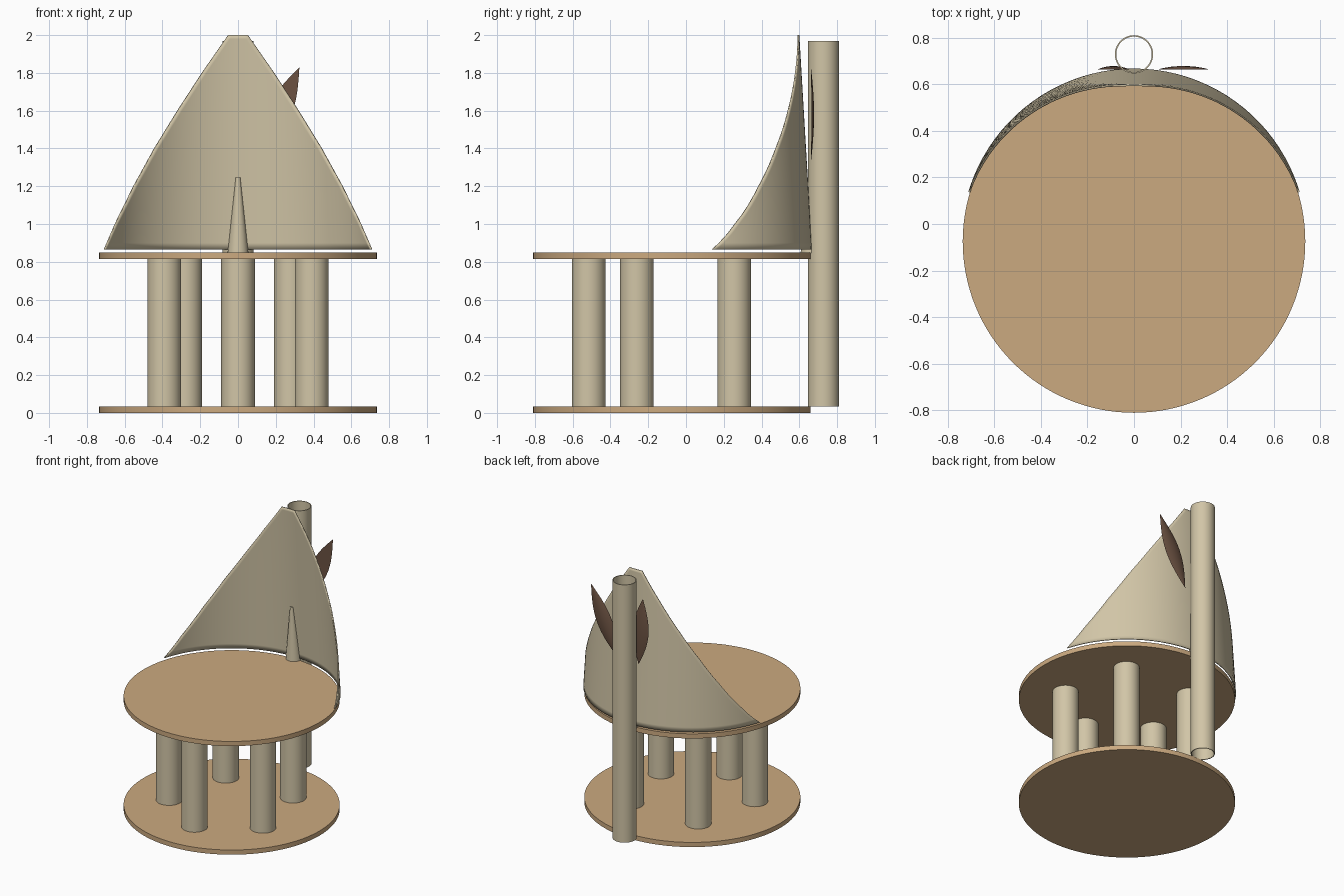
import bpy, bmesh, math

if "Cube" in bpy.data.objects:
    bpy.data.objects.remove(bpy.data.objects["Cube"])

CY = -0.075          # centre line of the round boards


def material(name, rgb):
    m = bpy.data.materials.new(name)
    m.diffuse_color = (*rgb, 1)
    m.use_nodes = True
    m.node_tree.nodes["Principled BSDF"].inputs["Base Color"].default_value = m.diffuse_color
    return m


TAN = material("tan_wood", (0.60, 0.40, 0.215))
BEIGE = material("beige", (0.64, 0.56, 0.385))
BROWN = material("dark_brown", (0.15, 0.085, 0.055))


def finish(name, bm, mat, angle=35):
    bmesh.ops.recalc_face_normals(bm, faces=bm.faces)
    me = bpy.data.meshes.new(name)
    bm.to_mesh(me)
    bm.free()
    me.materials.append(mat)
    ob = bpy.data.objects.new(name, me)
    bpy.context.collection.objects.link(ob)
    bpy.context.view_layer.objects.active = ob
    ob.select_set(True)
    bpy.ops.object.shade_smooth_by_angle(angle=math.radians(angle))
    ob.select_set(False)
    return ob


def lathe(name, profile, x, y, mat, seg=64):
    """Spin a closed or axis-touching (radius, z) profile round a vertical axis."""
    bm = bmesh.new()
    vs = [bm.verts.new((r, 0, z)) for r, z in profile]
    es = [bm.edges.new(p) for p in zip(vs, vs[1:])]
    bmesh.ops.spin(bm, geom=vs + es, cent=(0, 0, 0), axis=(0, 0, 1),
                   angle=math.tau, steps=seg)
    bmesh.ops.remove_doubles(bm, verts=bm.verts, dist=1e-5)
    bmesh.ops.translate(bm, vec=(x, y, 0), verts=bm.verts)
    return finish(name, bm, mat)


# Round base and seat boards
for name, z in (("base_board", 0.0), ("seat_board", 0.815)):
    lathe(name, [(0, z), (0.735, z), (0.735, z + 0.035), (0, z + 0.035)],
          0, CY, TAN, 128)

# Five legs between the boards
for i, (x, y) in enumerate([(0, -0.515), (0.39, -0.26), (-0.39, -0.26),
                            (0.28, 0.255), (-0.28, 0.255)]):
    lathe(f"leg_{i + 1}", [(0, 0.033), (0.089, 0.033), (0.089, 0.817), (0, 0.817)],
          x, y, BEIGE)

# Hollow rear pole
lathe("rear_pole", [(0.082, 0.035), (0.082, 1.97), (0.076, 1.97),
                    (0.076, 0.035), (0.082, 0.035)], 0, 0.728, BEIGE)


def shell_radius(z):
    return 0.742 - 0.067 * (z - 0.865) / 1.135


# Half-widths of the backrest outline by height, smoothly interpolated
OUTLINE = [(0.865, 0.711), (1.0, 0.653), (1.2, 0.555), (1.4, 0.445),
           (1.6, 0.322), (1.8, 0.192), (2.0, 0.053)]


def half_width(z):
    for (z0, w0), (z1, w1) in zip(OUTLINE, OUTLINE[1:]):
        if z <= z1 + 1e-6:
            return w0 + (w1 - w0) * (z - z0) / (z1 - z0)
    return OUTLINE[-1][1]


# Backrest: tapering curved shell with narrow border loops for a soft rim
bm = bmesh.new()
heights = [0.865, 0.9] + [0.95 + 0.05 * k for k in range(21)] + [1.98, 2.0]
N = 40
rows = []
for z in heights:
    r, w = shell_radius(z), half_width(z)
    a = math.asin(w / r)
    b = max(0.6 * a, a - 0.035)          # border loop position
    angles = [-a] + [-b + 2 * b * k / N for k in range(N + 1)] + [a]
    rows.append([bm.verts.new((r * math.sin(t), CY + r * math.cos(t), z))
                 for t in angles])
for lo, hi in zip(rows, rows[1:]):
    for k in range(len(lo) - 1):
        bm.faces.new((lo[k], lo[k + 1], hi[k + 1], hi[k]))
ob = finish("backrest", bm, BEIGE, 180)
sol = ob.modifiers.new("thickness", "SOLIDIFY")
sol.thickness = 0.008
sol.offset = -1 if ob.data.polygons[0].normal.y > 0 else 1

# Tapered bracket joining backrest and seat, kept in front of the shell
bm = bmesh.new()
bmesh.ops.create_cone(bm, cap_ends=True, segments=32, radius1=0.055,
                      radius2=0.012, depth=0.40)
for v in bm.verts:
    z = v.co.z + 1.047
    y = v.co.y + 0.662 - 0.06 * (z - 0.85)
    v.co = (v.co.x, min(y, CY + shell_radius(z) - 0.003), z)
finish("backrest_bracket", bm, BEIGE)


def leaf(name, bottom, tip, half):
    """Pointed leaf with a flat front and a domed back."""
    bm = bmesh.new()
    (x0, z0), (x1, z1) = bottom, tip
    length = math.hypot(x1 - x0, z1 - z0)
    ax, az = (x1 - x0) / length, (z1 - z0) / length
    nu, nv = 16, 8
    for dome in (0.0, 0.014):
        grid = []
        for i in range(nu + 1):
            s = math.sin(math.pi * i / nu)
            d = length * i / nu
            row = []
            for j in range(nv + 1):
                v = 2 * j / nv - 1
                c = v * half * s
                row.append(bm.verts.new((x0 + ax * d + az * c,
                                         0.662 + (0.002 + dome * (1 - v * v)) * s,
                                         z0 + az * d - ax * c)))
            grid.append(row)
        for g, h in zip(grid, grid[1:]):
            for j in range(nv):
                bm.faces.new((g[j], g[j + 1], h[j + 1], h[j]))
    bmesh.ops.remove_doubles(bm, verts=bm.verts, dist=1e-5)
    finish(name, bm, BROWN)


# Two leaves beside the pole
leaf("leaf_right", (0.10, 1.33), (0.325, 1.83), 0.066)
leaf("leaf_left", (-0.07, 1.33), (-0.106, 1.83), 0.066)
